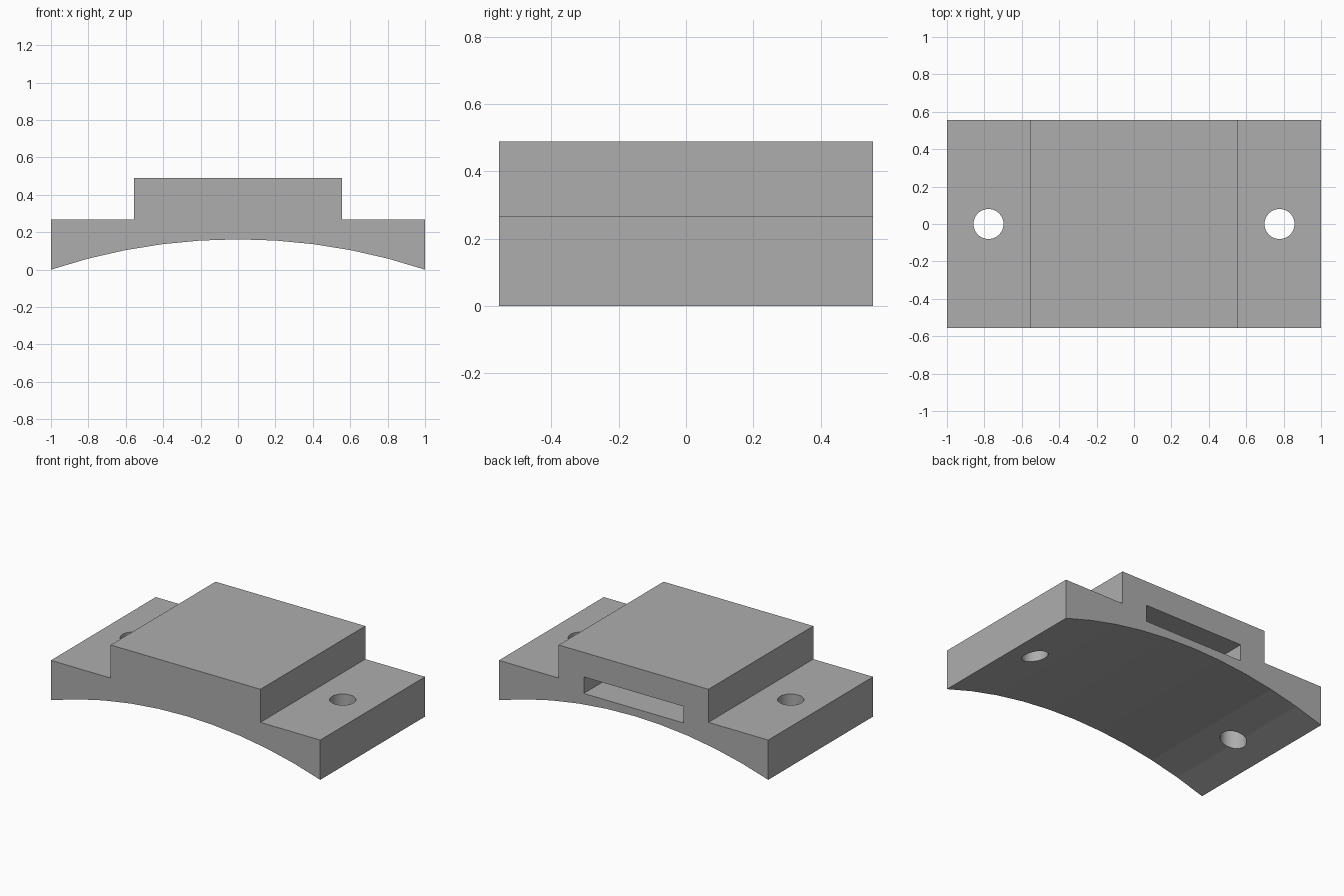
import bpy, bmesh
from math import asin, cos, sin
from mathutils import Matrix

if "Cube" in bpy.data.objects:
    bpy.data.objects.remove(bpy.data.objects["Cube"], do_unlink=True)

DEPTH = 0.556      # half depth of the bracket, also half width of the raised block
STEP, TOP = 0.267, 0.489
RISE = 0.162       # height of the arch under the bracket
RADIUS = (1 + RISE ** 2) / (2 * RISE)

grey = bpy.data.materials.new("plain grey")
grey.use_nodes = True
colour = (0.42, 0.42, 0.42, 1)
grey.diffuse_color = colour
grey.node_tree.nodes["Principled BSDF"].inputs["Base Color"].default_value = colour


def make_object(name, bm):
    bmesh.ops.recalc_face_normals(bm, faces=bm.faces)
    mesh = bpy.data.meshes.new(name)
    bm.to_mesh(mesh)
    bm.free()
    mesh.materials.append(grey)
    obj = bpy.data.objects.new(name, mesh)
    bpy.context.collection.objects.link(obj)
    return obj


def cut(target, cutter):
    cutter.hide_render = True
    mod = target.modifiers.new(cutter.name, 'BOOLEAN')
    mod.operation = 'DIFFERENCE'
    mod.solver = 'EXACT'
    mod.object = cutter
    bpy.context.view_layer.objects.active = target
    bpy.ops.object.modifier_apply(modifier=mod.name)
    bpy.data.objects.remove(cutter, do_unlink=True)


# Stepped profile with an arched underside, extruded from front to back
half = asin(1 / RADIUS)
angles = [half * i / 5 for i in range(-5, 6)]
profile = [(RADIUS * sin(a), RISE - RADIUS * (1 - cos(a))) for a in angles]
profile += [(1, STEP), (DEPTH, STEP), (DEPTH, TOP),
            (-DEPTH, TOP), (-DEPTH, STEP), (-1, STEP)]
bm = bmesh.new()
face = bm.faces.new([bm.verts.new((x, -DEPTH, z)) for x, z in profile])
new = bmesh.ops.extrude_face_region(bm, geom=[face], use_keep_orig=True)["geom"]
bmesh.ops.translate(bm, vec=(0, 2 * DEPTH, 0),
                    verts=[v for v in new if isinstance(v, bmesh.types.BMVert)])
bracket = make_object("curved_bracket", bm)

# Screw hole through each side flange
for side in (-1, 1):
    bm = bmesh.new()
    bmesh.ops.create_cone(bm, cap_ends=True, segments=48, radius1=0.08, radius2=0.08,
                          depth=1, matrix=Matrix.Translation((side * 0.778, 0, 0.2)))
    cut(bracket, make_object("screw_hole_cutter", bm))

# Flat pocket that opens at the back and stops short of the front wall
bm = bmesh.new()
front, back = -DEPTH + 0.186, DEPTH + 0.1
bmesh.ops.create_cube(bm, size=1, matrix=Matrix.Translation((0, (front + back) / 2, 0.269))
                      @ Matrix.Diagonal((0.74, back - front, 0.111, 1)))
cut(bracket, make_object("pocket_cutter", bm))
